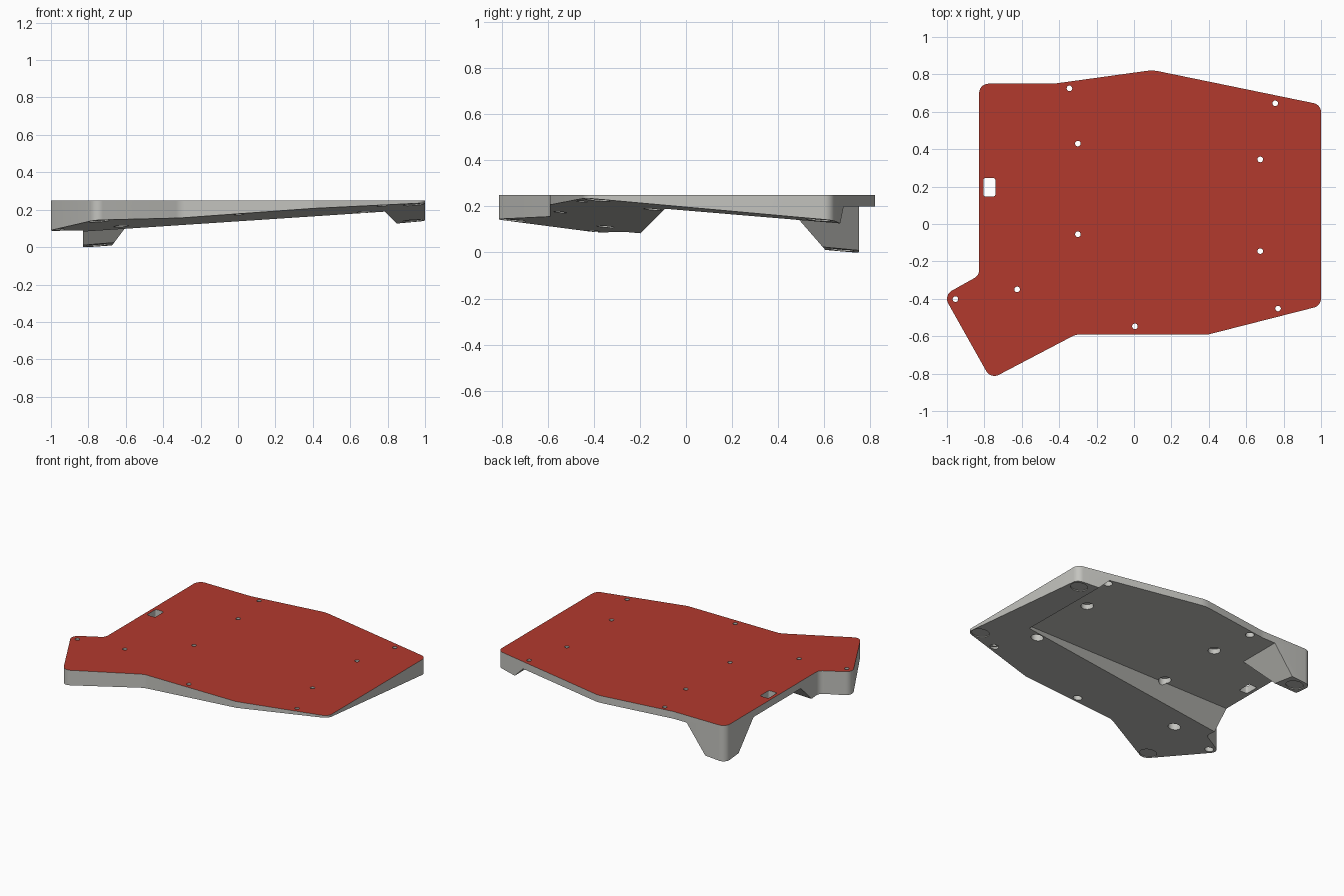
import bpy, bmesh, math
from mathutils import Vector

if "Cube" in bpy.data.objects:
    bpy.data.objects.remove(bpy.data.objects["Cube"])

TOP, UNDER = 0.25, 0.20


def ground(x, y):
    """Height of the tilted plane the case rests on."""
    return 0.125 + 0.072 * x - 0.09 * y


def material(name, rgb):
    m = bpy.data.materials.new(name)
    m.diffuse_color = (*rgb, 1)
    m.use_nodes = True
    m.node_tree.nodes["Principled BSDF"].inputs["Base Color"].default_value = m.diffuse_color
    return m


def loft(name, low, high):
    """Closed solid between two matching rings of 3D points."""
    bm = bmesh.new()
    a = [bm.verts.new(p) for p in low]
    b = [bm.verts.new(p) for p in high]
    n = len(a)
    bm.faces.new(a[::-1])
    bm.faces.new(b)
    for i in range(n):
        j = (i + 1) % n
        bm.faces.new((a[i], a[j], b[j], b[i]))
    bmesh.ops.recalc_face_normals(bm, faces=bm.faces)
    me = bpy.data.meshes.new(name)
    bm.to_mesh(me)
    bm.free()
    ob = bpy.data.objects.new(name, me)
    bpy.context.collection.objects.link(ob)
    return ob


def at(ring, z):
    return [(p[0], p[1], z) for p in ring]


def rounded(corners, steps=8):
    """Outline from (x, y, fillet radius) corners."""
    out = []
    n = len(corners)
    for i, (x, y, r) in enumerate(corners):
        p = Vector((x, y))
        u = (Vector(corners[i - 1][:2]) - p).normalized()
        v = (Vector(corners[(i + 1) % n][:2]) - p).normalized()
        half = u.angle(v) / 2
        c = p + (u + v).normalized() * (r / math.sin(half))
        t = r / math.tan(half)
        s, e = p + u * t - c, p + v * t - c
        sweep = math.pi - 2 * half
        for k in range(steps + 1):
            f = k / steps
            d = (s * math.sin((1 - f) * sweep) + e * math.sin(f * sweep)) / math.sin(sweep)
            out.append(c + d)
    return out


def circle(x, y, r, n=24):
    return [(x + r * math.cos(2 * math.pi * k / n), y + r * math.sin(2 * math.pi * k / n))
            for k in range(n)]


def cut(body, cutter):
    mod = body.modifiers.new("cut", 'BOOLEAN')
    mod.operation, mod.solver, mod.object = 'DIFFERENCE', 'EXACT', cutter
    bpy.context.view_layer.objects.active = body
    bpy.ops.object.modifier_apply(modifier=mod.name)
    bpy.data.objects.remove(cutter)


# Case body: rounded outline with a red top face
outline = rounded([
    (-0.828, 0.75, 0.05), (-0.43, 0.75, 0.25), (0.1, 0.823, 0.2), (1.0, 0.638, 0.05),
    (1.0, -0.437, 0.05), (0.4, -0.59, 0.05), (-0.31, -0.59, 0.1), (-0.766, -0.829, 0.05),
    (-1.018, -0.381, 0.05), (-0.828, -0.275, 0.05)])
body = loft("case_body", at(outline, -0.3), at(outline, TOP))
body.data.materials.append(material("grey", (0.55, 0.55, 0.52)))
body.data.materials.append(material("red", (0.45, 0.042, 0.027)))
for f in body.data.polygons:
    f.material_index = 1 if f.normal.z > 0.9 else 0

# Tilted underside
square = [(-1.5, -1.5), (1.5, -1.5), (1.5, 1.5), (-1.5, 1.5)]
cut(body, loft("tilt_cutter", at(square, -1), [(x, y, ground(x, y)) for x, y in square]))


# Raised pocket with sloped walls, leaving a back left foot and a right strip
def pocket(d):
    y0, x1 = -0.08 - d, 0.775 + d
    fx, fy = -0.53 - 0.75 * d, 0.44 + 0.87 * d
    return [(-1.4, y0, UNDER - d), (x1, y0, UNDER - d), (x1, 1.3, UNDER - d),
            (fx, 1.3, UNDER - d), (fx, fy, UNDER - d), (-1.4, fy, UNDER - d)]


cut(body, loft("pocket_cutter", pocket(0.27), pocket(0)))

# Shallow recesses for rubber feet
for x, y in [(0.935, 0.575), (0.94, -0.385), (-0.745, -0.75), (-0.755, 0.675)]:
    ring = circle(x, y, 0.055, 32)
    cut(body, loft("foot_recess", at(ring, -0.5),
                   [(a, b, ground(a, b) + 0.006) for a, b in ring]))

# Screw holes with wider bores below
wide = [(-0.3, 0.43), (-0.3, -0.055), (0.675, 0.345), (0.675, -0.145), (-0.625, -0.35)]
narrow = [(-0.345, 0.725), (0.755, 0.645), (0.77, -0.452), (0.005, -0.547), (-0.955, -0.402)]
for spots, radius in ((wide, 0.04), (narrow, 0.028)):
    for x, y in spots:
        bore, hole = circle(x, y, radius), circle(x, y, 0.015)
        cut(body, loft("bore", at(bore, -0.5), at(bore, 0.234)))
        cut(body, loft("hole", at(hole, -0.5), at(hole, 0.5)))

# Cable slot near the left edge
slot = rounded([(-0.805, 0.147, 0.012), (-0.741, 0.147, 0.012),
                (-0.741, 0.246, 0.012), (-0.805, 0.246, 0.012)], 4)
cut(body, loft("slot", at(slot, -0.5), at(slot, 0.5)))

# Smooth rounded corners, sharp edges kept
bpy.ops.object.select_all(action='DESELECT')
body.select_set(True)
bpy.context.view_layer.objects.active = body
bpy.ops.object.shade_smooth_by_angle(angle=math.radians(25))
